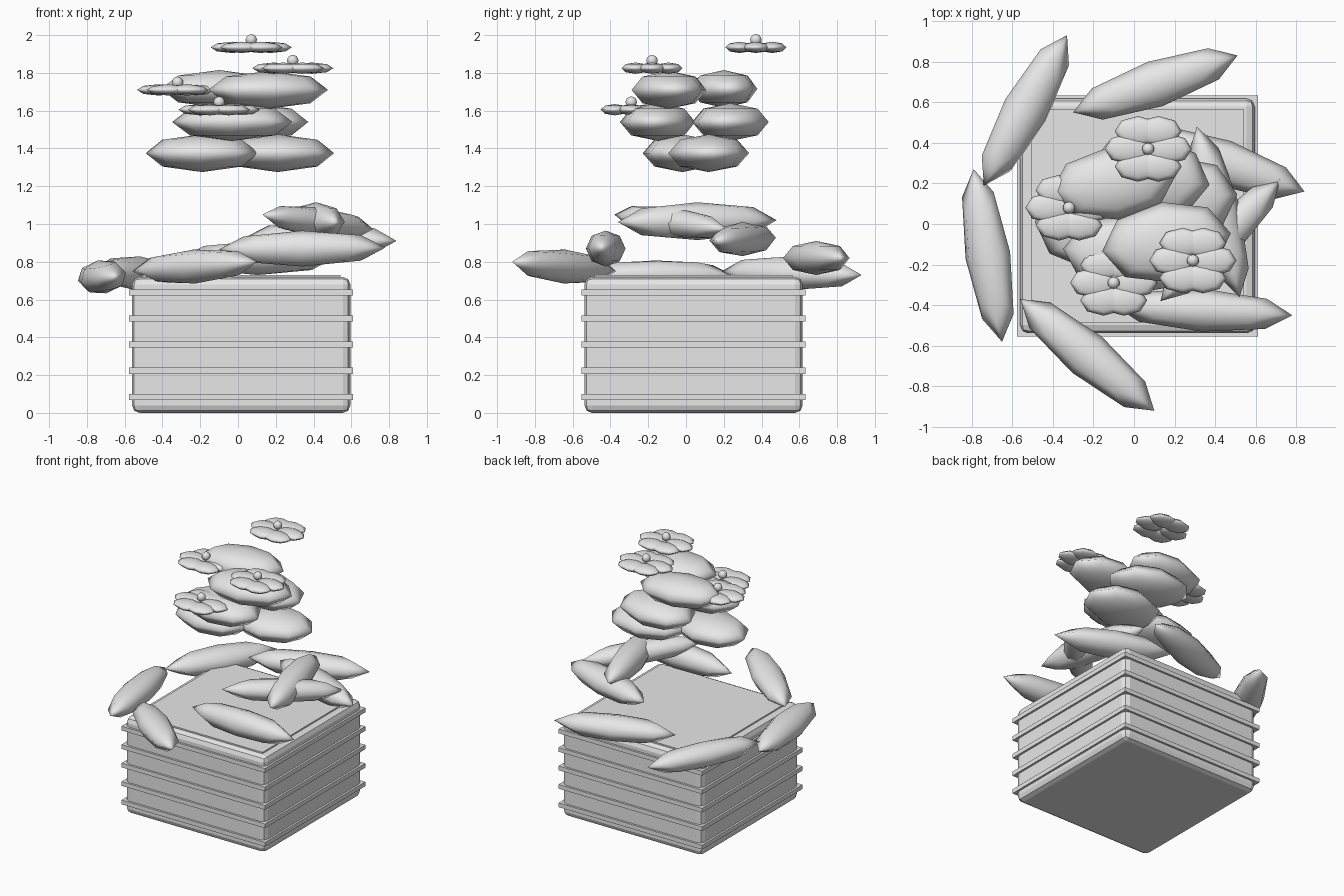
import bpy
from math import cos, sin, radians
from mathutils import Vector, Euler

old = bpy.data.objects.get("Cube")
if old:
    bpy.data.objects.remove(old, do_unlink=True)

# Single plain grey
grey = bpy.data.materials.new("light_grey")
grey.use_nodes = True
grey.diffuse_color = (0.8, 0.8, 0.8, 1)
grey.node_tree.nodes["Principled BSDF"].inputs["Base Color"].default_value = (0.8, 0.8, 0.8, 1)


def finish(name):
    ob = bpy.context.object
    ob.name = name
    ob.data.materials.append(grey)
    return ob


def blob(name, loc, size, rot=(0, 0, 0), segments=8, rings=4):
    """Low-poly smooth ellipsoid given by its half sizes."""
    bpy.ops.mesh.primitive_uv_sphere_add(segments=segments, ring_count=rings,
                                         radius=1, location=loc, rotation=rot)
    ob = finish(name)
    ob.scale = size
    bpy.ops.object.shade_smooth()
    return ob


def box(name, half, bottom, top, bevel=0):
    """Square slab around the planter's axis."""
    bpy.ops.mesh.primitive_cube_add(size=2, location=(0.017, 0.04, (bottom + top) / 2))
    ob = finish(name)
    ob.scale = (half, half, (top - bottom) / 2)
    bpy.ops.object.transform_apply(location=False, rotation=False, scale=True)
    if bevel:
        mod = ob.modifiers.new("soft_edges", 'BEVEL')
        mod.width = bevel
        mod.segments = 2
    return ob


def leaf(name, start, end, width=0.115, thick=0.09, roll=0):
    """Long pointed leaf between two tips."""
    a, b = Vector(start), Vector(end)
    turn = (b - a).to_track_quat('X', 'Z') @ Euler((radians(roll), 0, 0)).to_quaternion()
    blob(name, (a + b) / 2, ((b - a).length / 2, width, thick), turn.to_euler())


def flower(name, x, y, z):
    """Six flat petals in a ring around a round centre."""
    for k in range(6):
        a = radians(60 * k)
        blob(f"{name}_petal_{k + 1}", (x + 0.1 * cos(a), y + 0.1 * sin(a), z),
             (0.115, 0.075, 0.03))
    blob(f"{name}_centre", (x, y, z + 0.04), (0.03,) * 3, segments=12, rings=8)


# Planter box with raised bands and a soil plate
box("planter_box", 0.578, 0.0, 0.72, 0.04)
box("soil_plate", 0.525, 0.68, 0.73)
for i in range(5):
    z = 0.085 + 0.138 * i
    box(f"planter_band_{i + 1}", 0.593, z - 0.016, z + 0.016)

# Leaves lying around the rim
leaf("left_rim_leaf", (-0.79, 0.27, 0.72), (-0.65, -0.58, 0.72), roll=15)
leaf("back_left_leaf", (-0.33, 0.93, 0.73), (-0.74, 0.19, 0.75), roll=-10)
leaf("back_leaf", (-0.3, 0.55, 0.82), (0.51, 0.83, 0.82))
leaf("back_right_leaf", (0.04, 0.44, 0.93), (0.84, 0.16, 0.91))
leaf("front_right_leaf", (-0.1, -0.4, 0.865), (0.78, -0.45, 0.875), 0.105, 0.095)
leaf("front_leaf", (-0.56, -0.37, 0.75), (0.1, -0.92, 0.8))

# Crossed leaves above the soil
leaf("upper_leaf_1", (0.13, -0.38, 1.05), (0.72, 0.22, 0.97), 0.1, 0.08)
leaf("upper_leaf_2", (0.31, 0.48, 1.02), (0.52, -0.36, 1.01), 0.11, 0.1)

# Stacked foliage clumps: x, y, z, half length, half depth, yaw
clumps = [(-0.19, -0.02, 1.375, 0.3, 0.21, -6), (0.21, 0.12, 1.375, 0.3, 0.215, 5),
          (-0.03, -0.15, 1.54, 0.32, 0.2, -5), (0.07, 0.235, 1.54, 0.305, 0.205, -8),
          (0.16, -0.09, 1.71, 0.32, 0.2, 8), (-0.1, 0.2, 1.715, 0.31, 0.18, 8)]
for i, (x, y, z, length, depth, yaw) in enumerate(clumps):
    blob(f"foliage_clump_{i + 1}", (x, y, z), (length, depth, 0.1), (0, 0, radians(yaw)))

# Flowers
flower("top_flower", 0.07, 0.37, 1.935)
flower("right_flower", 0.29, -0.18, 1.825)
flower("front_flower", -0.1, -0.29, 1.605)
flower("left_flower", -0.32, 0.08, 1.71)
